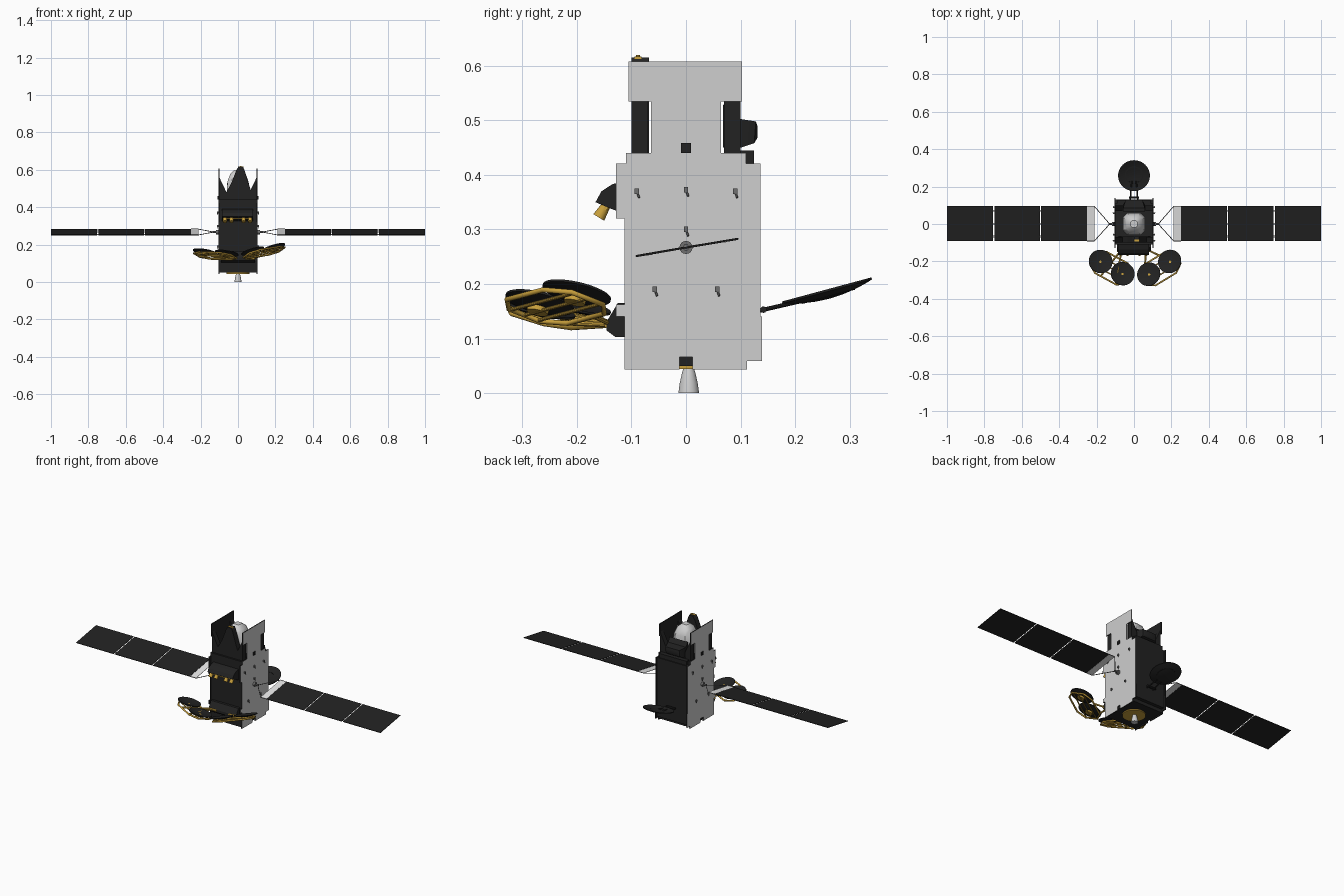
import bpy, bmesh, math
from mathutils import Vector, Matrix

if "Cube" in bpy.data.objects:
    bpy.data.objects.remove(bpy.data.objects["Cube"])

def material(name, r, g, b):
    m = bpy.data.materials.new(name)
    m.diffuse_color = (r, g, b, 1)
    m.use_nodes = True
    m.node_tree.nodes["Principled BSDF"].inputs["Base Color"].default_value = m.diffuse_color
    return m

DARK = material("black", 0.016, 0.016, 0.016)
GREY = material("light_grey", 0.62, 0.62, 0.62)
GOLD = material("gold", 0.58, 0.35, 0.045)
WHITE = material("white", 0.85, 0.85, 0.85)
STEEL = material("mid_grey", 0.16, 0.16, 0.16)

def finish(name, bm, mat, smooth=False, matrix=None):
    bmesh.ops.recalc_face_normals(bm, faces=bm.faces)
    me = bpy.data.meshes.new(name)
    bm.to_mesh(me)
    bm.free()
    me.materials.append(mat)
    ob = bpy.data.objects.new(name, me)
    bpy.context.collection.objects.link(ob)
    if matrix:
        ob.matrix_world = matrix
    if smooth:
        bpy.ops.object.select_all(action='DESELECT')
        ob.select_set(True)
        bpy.context.view_layer.objects.active = ob
        bpy.ops.object.shade_smooth_by_angle(angle=math.radians(35))
    return ob

def loft(name, rings, mat, smooth=False, matrix=None):
    """Skin a list of rings of points and cap both ends."""
    bm = bmesh.new()
    vs = [[bm.verts.new(p) for p in r] for r in rings]
    n = len(vs[0])
    for a, b in zip(vs, vs[1:]):
        for i in range(n):
            bm.faces.new((a[i], a[(i + 1) % n], b[(i + 1) % n], b[i]))
    bm.faces.new(vs[0])
    bm.faces.new(vs[-1])
    return finish(name, bm, mat, smooth, matrix)

def box(name, x0, x1, y0, y1, z0, z1, mat, matrix=None):
    q = [(x0, y0), (x1, y0), (x1, y1), (x0, y1)]
    return loft(name, [[(x, y, z) for x, y in q] for z in (z0, z1)], mat, False, matrix)

def slab_x(name, yz, x0, x1, mat):
    return loft(name, [[(x, y, z) for y, z in yz] for x in (x0, x1)], mat)

def slab_y(name, xz, y0, y1, mat):
    return loft(name, [[(x, y, z) for x, z in xz] for y in (y0, y1)], mat)

def lathe(name, profile, mat, origin=(0, 0, 0), axis=(0, 0, 1), n=32):
    rings = [[(r * math.cos(2 * math.pi * i / n), r * math.sin(2 * math.pi * i / n), z)
              for i in range(n)] for r, z in profile]
    m = Matrix.Translation(origin) @ Vector((0, 0, 1)).rotation_difference(Vector(axis)).to_matrix().to_4x4()
    return loft(name, rings, mat, True, m)

def rod(name, a, b, r, mat, r2=None, n=10):
    a, b = Vector(a), Vector(b)
    return lathe(name, [(r, 0), (r2 or r, (b - a).length)], mat, a, b - a, n)

def tube_loop(name, pts, r, mat):
    cu = bpy.data.curves.new(name, 'CURVE')
    cu.dimensions = '3D'
    cu.bevel_depth = r
    cu.bevel_resolution = 2
    sp = cu.splines.new('POLY')
    sp.points.add(len(pts) - 1)
    for p, q in zip(sp.points, pts):
        p.co = (*q, 1)
    sp.use_cyclic_u = True
    cu.materials.append(mat)
    ob = bpy.data.objects.new(name, cu)
    bpy.context.collection.objects.link(ob)

def dish(name, centre, normal, r):
    d = r * 0.16   # shallow bowl opening along the normal
    steps = [0.04, 0.3, 0.55, 0.8, 1.0]
    under = [(r * t, d * (t * t - 1) - 0.004) for t in steps]
    upper = [(r * t, d * (t * t - 1)) for t in reversed(steps)]
    lathe(name, under + upper, DARK, centre, normal, 40)

# main body and bottom ring
box("body", -0.1, 0.1, -0.11, 0.11, 0.05, 0.44, DARK)
lathe("bottom_ring", [(0.062, 0.044), (0.062, 0.051), (0.05, 0.051), (0.05, 0.044)], GOLD)
lathe("bottom_disc", [(0.055, 0.046), (0.055, 0.052)], GOLD)
lathe("engine_nozzle", [(0.019, 0), (0.0165, 0.018), (0.012, 0.038), (0.006, 0.056), (0.005, 0.062),
                        (0.003, 0.062), (0.005, 0.05), (0.010, 0.036), (0.015, 0.018), (0.0175, 0)],
      GREY, (0, 0.005, 0))
box("engine_mount", -0.012, 0.012, -0.012, 0.012, 0.056, 0.07, DARK)

# side radiators and tall T panels: grey outside, dark inside
side = [(-0.113, .043), (-0.012, .043), (-0.012, .066), (0.012, .066), (0.012, .043), (0.112, .043),
        (0.112, .059), (0.139, .059), (0.139, .14), (0.137, .14), (0.137, .421), (0.11, .421),
        (0.11, .44), (-0.11, .44), (-0.11, .421), (-0.128, .421), (-0.128, .32), (-0.113, .32),
        (-0.113, .162), (-0.128, .162), (-0.128, .14), (-0.113, .14)]
tee = [(-0.064, .44), (0.064, .44), (0.064, .535), (0.103, .535), (0.103, .608),
       (-0.105, .608), (-0.105, .535), (-0.064, .535)]
for s, tag in ((1, "right"), (-1, "left")):
    for nm, prof in (("side_panel", side), ("upper_panel", tee)):
        ob = slab_x(f"{tag}_{nm}", prof, s * 0.1, s * 0.105, GREY)
        ob.data.materials.append(DARK)
        for f in ob.data.polygons:
            f.material_index = 0 if f.normal.x * s > 0.5 else 1
    # gussets holding the upper panels
    for y in (-0.1, 0.07):
        slab_y(f"{tag}_gusset", [(s * .1, .44), (s * .062, .44), (s * .062, .48), (s * .1, .56)],
               y, y + 0.03, DARK)
    # small brackets and thrusters on the side
    for y, z in ((-.09, .37), (0, .373), (.09, .37), (0, .3), (-.057, .19), (.057, .19)):
        box(f"{tag}_bracket", s * .104, s * .112, y - .004, y + .004, z - .005, z + .005, STEEL)
        rod(f"{tag}_bracket_pin", (s * .108, y, z), (s * .112, y + .004, z - .012), .002, STEEL, n=6)
    box(f"{tag}_top_box", s * .1, s * .11, -.009, .009, .44, .459, DARK)

    # solar wing, tilted about the x axis
    tilt = Matrix.Translation((0, 0.002, .267)) @ Matrix.Rotation(math.radians(9.6), 4, 'X')
    rod(f"{tag}_drive_hub", (s * .1, 0, .267), (s * .118, 0, .267), .012, STEEL, n=16)
    rod(f"{tag}_drive_shaft", (s * .115, 0, .267), (s * .135, 0, .267), .006, STEEL)
    for a, b in ((.252, .496), (.503, .746), (.753, 1.0)):
        box(f"{tag}_solar_panel", s * a, s * b, -.095, .095, -.0015, .0015, DARK, tilt)
    for x in (.4995, .7495):
        for y in (-.07, 0, .07):
            box(f"{tag}_hinge", s * (x - .006), s * (x + .006), y - .004, y + .004, -.0025, .001, WHITE, tilt)
    box(f"{tag}_yoke_plate", s * .212, s * .251, -.094, .094, -.001, .001, WHITE, tilt)
    for y in (-.094, .094):
        rod(f"{tag}_yoke_strut", (s * .13, 0, .267), tilt @ Vector((s * .212, y, 0)), .002, STEEL, n=8)
        rod(f"{tag}_yoke_rail", tilt @ Vector((s * .212, y, 0)), tilt @ Vector((s * .252, y, 0)), .002, STEEL, n=8)

# white dome between the upper panels
def rounded_square(h, z):
    c = h * 0.6
    return [(h, -c, z), (h, c, z), (c, h, z), (-c, h, z), (-h, c, z), (-h, -c, z), (-c, -h, z), (c, -h, z)]
loft("antenna_dome", [rounded_square(h, z) for h, z in
     ((.06, .44), (.06, .5), (.054, .545), (.04, .58), (.018, .6))], GREY, True)

# dark tapering tower in front of the dome
slab_y("front_tower", [(-.085, .44), (.088, .44), (.072, .48), (.055, .53), (.034, .6), (.027, .615),
                       (.002, .615), (-.008, .6), (-.035, .53), (-.065, .475)], -.1, -.068, DARK)
rod("tower_tip", (.016, -.088, .608), (.016, -.088, .62), .004, GOLD)
box("tower_cap", .0, .03, -.094, -.082, .613, .617, GOLD)

# rear horn reflector on the deck
loft("rear_horn", [[(w * x, y, z) for x in (-1, 1) for y, z in (prof if x < 0 else prof[::-1])]
     for w, prof in ((.06, [(.068, .45), (.068, .53)]),
                     (.058, [(.1, .45), (.085, .505)]),
                     (.045, [(.125, .458), (.128, .498)]),
                     (.035, [(.131, .468), (.131, .49)]))], DARK, True)
box("rear_deck_foot", -.09, .09, .1, .125, .42, .445, DARK)

# back panel extension and back dish on its arm
box("rear_panel", -.098, .098, .11, .13, .07, .42, DARK)
n_back = Vector((0, -.26, .965))
dish("back_dish", (0, .258, .19), n_back, .085)
lathe("back_dish_ring", [(.05, -.014), (.05, -.009), (.044, -.009), (.044, -.014)], DARK, (0, .258, .19), n_back)
for x in (-.02, .02):
    rod("back_dish_arm", (x, .13, .15), (x * .6, .23, .173), .004, DARK)
rod("back_dish_pivot", (-.028, .142, .153), (.028, .142, .153), .006, DARK)

# front feed hood with gold horns
slab_x("feed_hood", [(-.11, .39), (-.135, .383), (-.155, .37), (-.166, .35), (-.13, .335), (-.11, .325)],
       -.085, .08, DARK)
for x in (-.07, -.035, .03, .065):
    rod("feed_horn", (x, -.14, .355), (x, -.16, .322), .007, GOLD, .012, 14)
box("feed_bar", -.08, .076, -.15, -.143, .336, .343, GOLD)

# lower front mount
slab_x("lower_mount", [(-.11, .165), (-.125, .165), (-.146, .13), (-.146, .115), (-.13, .103), (-.11, .103)],
       -.09, .09, DARK)

# two pairs of front dishes on gold tube frames
for tag, inner, outer, slope in (("right", (.078, -.268, .168), (.19, -.2, .186), .3),
                                 ("left", (-.06, -.265, .156), (-.178, -.2, .163), -.16)):
    inner, outer = Vector(inner), Vector(outer)
    normal = Vector((-slope, .23, 1)).normalized()
    for nm, c in (("inner", inner), ("outer", outer)):
        dish(f"{tag}_{nm}_dish", c, normal, .064)
        lathe(f"{tag}_{nm}_dish_hub", [(.02, -.022), (.02, -.01)], GOLD, c, normal, 16)
    mid = (inner + outer) / 2 - normal * .02
    u = (outer - inner)
    u = (u - normal * u.dot(normal)).normalized()
    v = u.cross(normal)
    at = lambda a, b: mid + u * a + v * b
    hexa = [(-.112, -.035), (-.065, -.066), (.065, -.066), (.112, -.035),
            (.112, .035), (.065, .068), (-.065, .068), (-.112, .035)]
    tube_loop(f"{tag}_dish_frame", [at(a, b) for a, b in hexa], .005, GOLD)
    for b in (-.03, 0, .03):
        rod(f"{tag}_frame_slat", at(-.112, b), at(.112, b), .0035, GOLD)
    s = 1 if tag == "right" else -1
    for a in (-.06, .03):
        rod(f"{tag}_frame_arm", (s * .065, -.135, .125), at(a, -.066), .005, GOLD)
    rod(f"{tag}_frame_pivot", (s * .04, -.143, .125), (s * .09, -.143, .125), .007, GOLD)
